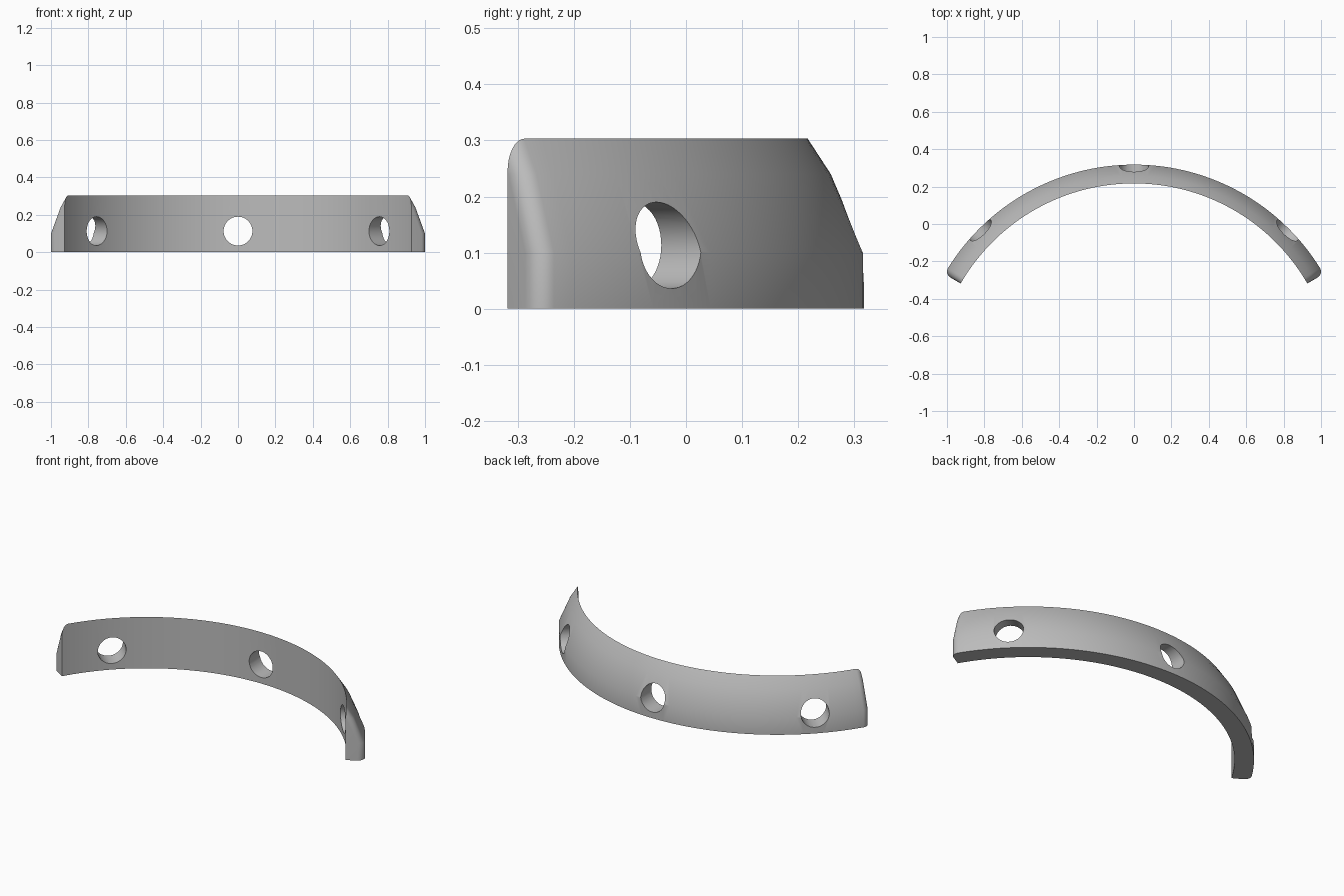
import bpy, bmesh
from math import sin, cos, pi, radians
from mathutils import Matrix

cube = bpy.data.objects.get("Cube")
if cube:
    bpy.data.objects.remove(cube, do_unlink=True)

CENTER_Y = -0.853
INNER, OUTER = 1.070, 1.1705
HALF_ANGLE = radians(60)
FILLET = 0.038
HOLE_Z, HOLE_R = 0.113, 0.077

grey = bpy.data.materials.new("plain_grey")
grey.use_nodes = True
colour = (0.5, 0.5, 0.5, 1)
grey.diffuse_color = colour
grey.node_tree.nodes["Principled BSDF"].inputs["Base Color"].default_value = colour


def section(s):
    """Cross-section (radius, height) with the outer side moved inward by s."""
    return [(INNER, 0), (OUTER - s, 0), (OUTER - s, 0.1),
            (1.111 - s, 0.24), (INNER, 0.303 - 1.54 * s)]


def new_object(name, bm):
    bmesh.ops.recalc_face_normals(bm, faces=bm.faces)
    mesh = bpy.data.meshes.new(name)
    bm.to_mesh(mesh)
    bm.free()
    mesh.materials.append(grey)
    obj = bpy.data.objects.new(name, mesh)
    bpy.context.collection.objects.link(obj)
    return obj


# Stations along the arc: even steps, then a rounded-off end on each side
roll = FILLET / OUTER
straight = HALF_ANGLE - roll
ends = [(straight + roll * sin(i * pi / 16), FILLET * (1 - cos(i * pi / 16)))
        for i in range(1, 9)]
stations = [(-a, s) for a, s in reversed(ends)]
stations += [(straight * (i / 32 - 1), 0) for i in range(65)]
stations += ends

# Curved band lofted through the stations
bm = bmesh.new()
rings = [[bm.verts.new((r * sin(a), CENTER_Y + r * cos(a), z)) for r, z in section(s)]
         for a, s in stations]
for one, two in zip(rings, rings[1:]):
    for i in range(len(one)):
        j = (i + 1) % len(one)
        bm.faces.new((one[i], one[j], two[j], two[i]))
bm.faces.new(rings[0])
bm.faces.new(rings[-1])
band = new_object("curved_band", bm)

# Three radial holes
bpy.context.view_layer.objects.active = band
band.select_set(True)
for angle in (-45, 0, 45):
    bm = bmesh.new()
    place = (Matrix.Translation((0, CENTER_Y, HOLE_Z))
             @ Matrix.Rotation(radians(-angle), 4, 'Z')
             @ Matrix.Translation((0, 1.12, 0))
             @ Matrix.Rotation(pi / 2, 4, 'X'))
    bmesh.ops.create_cone(bm, cap_ends=True, segments=48, radius1=HOLE_R,
                          radius2=HOLE_R, depth=0.4, matrix=place)
    cutter = new_object("hole_cutter", bm)
    cutter.hide_render = True
    mod = band.modifiers.new("hole", 'BOOLEAN')
    mod.operation = 'DIFFERENCE'
    mod.solver = 'EXACT'
    mod.object = cutter
    bpy.ops.object.modifier_apply(modifier=mod.name)
    bpy.data.objects.remove(cutter, do_unlink=True)

bpy.ops.object.shade_smooth_by_angle(angle=radians(35))
